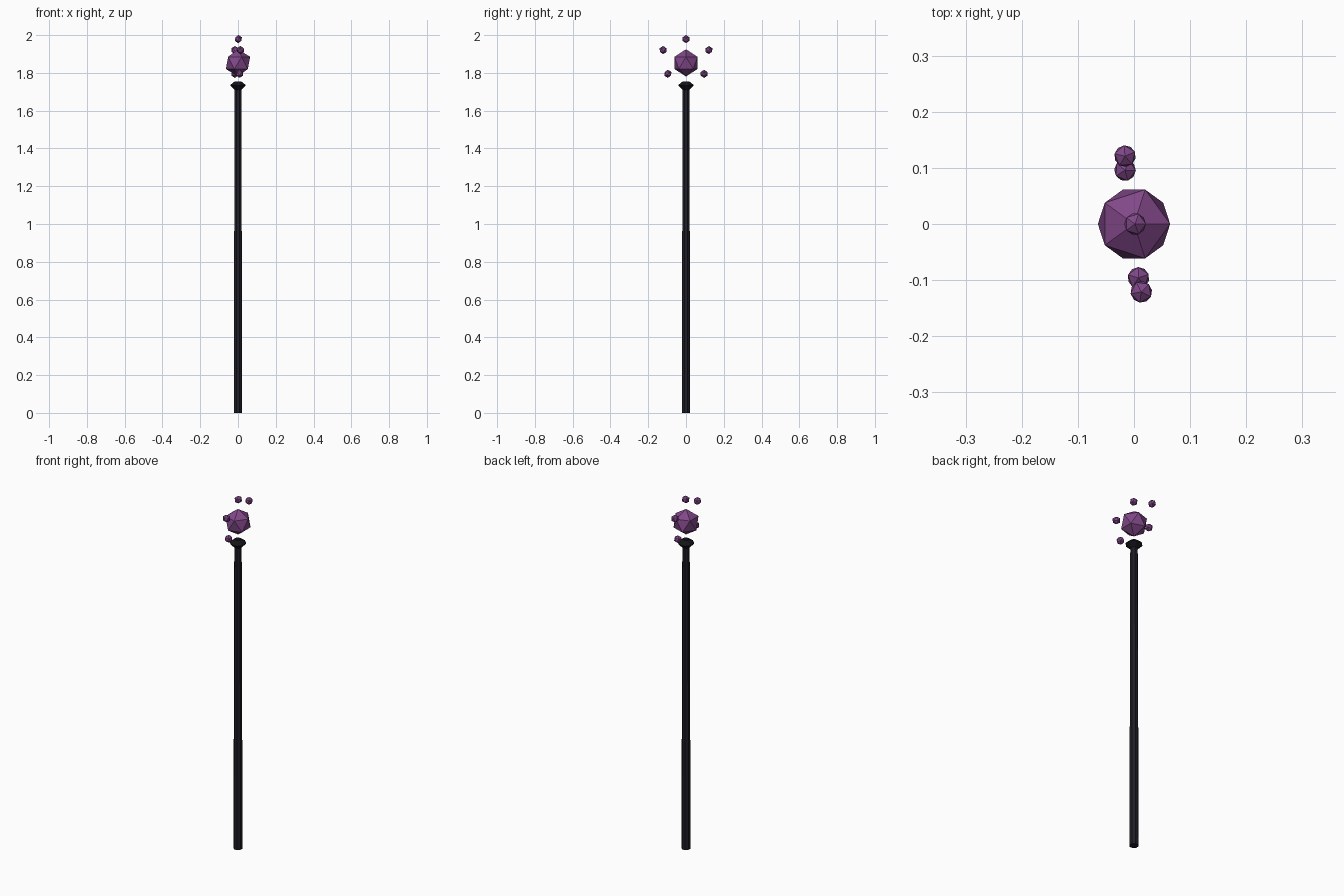
import bpy, bmesh, math
from mathutils import Matrix, Vector

if "Cube" in bpy.data.objects:
    bpy.data.objects.remove(bpy.data.objects["Cube"])


def material(name, rgb):
    m = bpy.data.materials.new(name)
    m.diffuse_color = (*rgb, 1)
    m.use_nodes = True
    m.node_tree.nodes["Principled BSDF"].inputs["Base Color"].default_value = m.diffuse_color
    return m


DARK = material("dark blue wood", (0.013, 0.013, 0.020))
BLACK = material("black metal", (0.007, 0.007, 0.010))
PURPLE = material("purple crystal", (0.22, 0.065, 0.25))


def add(name, bm, mat):
    bmesh.ops.recalc_face_normals(bm, faces=bm.faces)
    me = bpy.data.meshes.new(name)
    bm.to_mesh(me)
    bm.free()
    me.materials.append(mat)
    ob = bpy.data.objects.new(name, me)
    bpy.context.collection.objects.link(ob)
    return ob


def lathe(name, profile, sides, mat):
    """Closed faceted solid from (radius, height) rings."""
    bm = bmesh.new()
    rings = [[bm.verts.new((r * math.cos(a), r * math.sin(a), z))
              for a in (2 * math.pi * (i + 0.5) / sides for i in range(sides))]
             for r, z in profile]
    for lo, hi in zip(rings, rings[1:]):
        for i in range(sides):
            j = (i + 1) % sides
            bm.faces.new((lo[i], lo[j], hi[j], hi[i]))
    bm.faces.new(rings[0])
    bm.faces.new(rings[-1])
    return add(name, bm, mat)


def crystal(name, pos, radius, turn=0):
    bm = bmesh.new()
    bmesh.ops.create_icosphere(bm, subdivisions=1, radius=radius)
    bm.transform(Matrix.Translation(Vector(pos)) @ Matrix.Rotation(turn, 4, 'Z'))
    return add(name, bm, PURPLE)


# Tapered shaft and flared collar
lathe("shaft", [(0.024, 0), (0.0195, 1.725)], 8, DARK)
lathe("collar", [(0.020, 1.71), (0.044, 1.733), (0.042, 1.738), (0.018, 1.755)], 8, BLACK)

# Large floating crystal with an arc of shards around it
crystal("main_crystal", (0, 0, 1.853), 0.072)
shards = [(0.002, 0, 1.979), (-0.016, 0.121, 1.921), (0.013, -0.121, 1.921),
          (-0.016, 0.096, 1.795), (0.008, -0.096, 1.795)]
for i, p in enumerate(shards):
    crystal(f"shard_{i + 1}", p, 0.0215, 0.4 * i)
